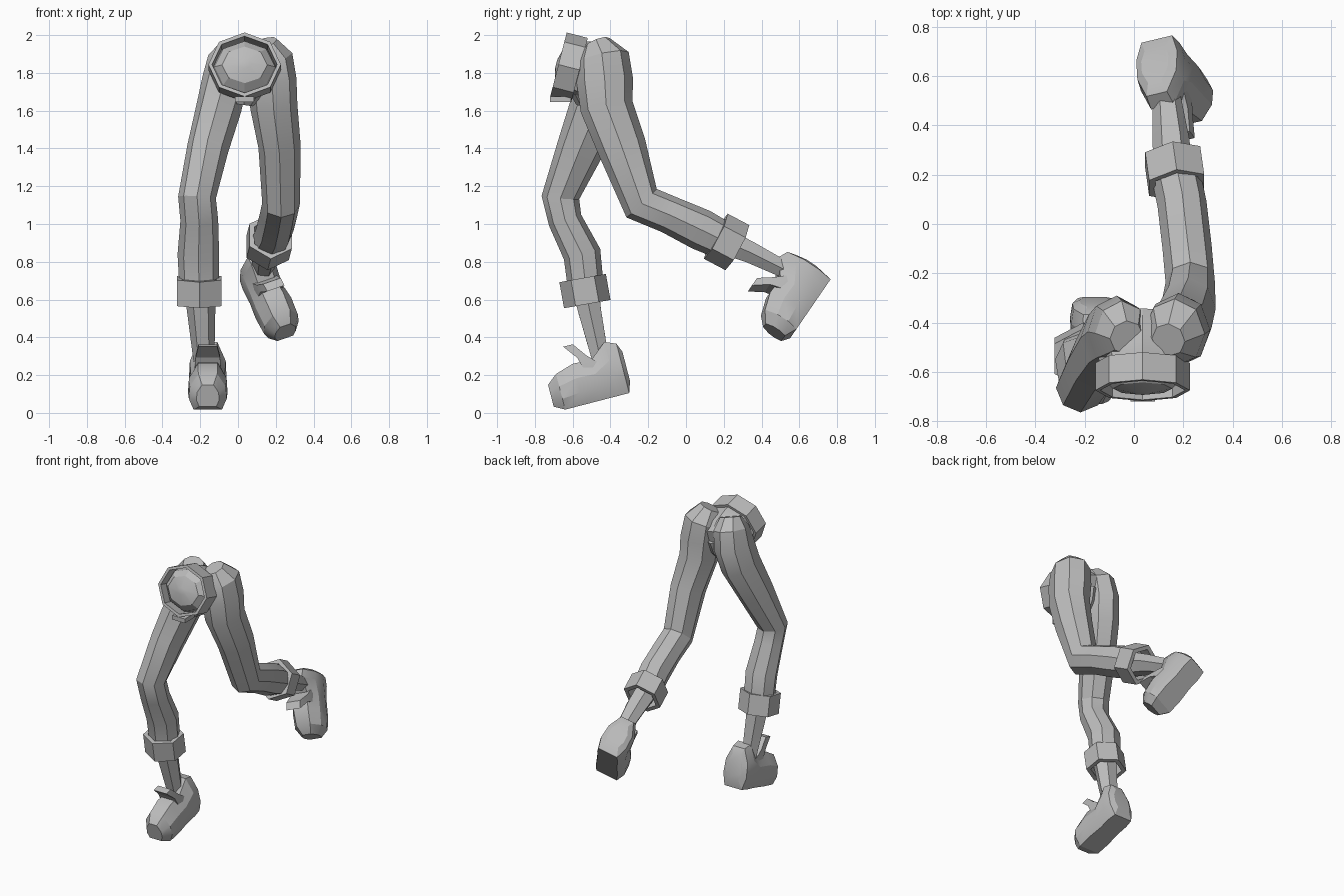
import bpy
import bmesh
from math import cos, sin, pi, radians
from mathutils import Vector

cube = bpy.data.objects.get("Cube")
if cube:
    bpy.data.objects.remove(cube, do_unlink=True)

grey = bpy.data.materials.new("plain grey")
grey.use_nodes = True
grey.diffuse_color = (0.5, 0.5, 0.5, 1)
grey.node_tree.nodes["Principled BSDF"].inputs["Base Color"].default_value = (0.5, 0.5, 0.5, 1)


def build(name, rings, capped=True, smooth=25):
    """Skin a list of equal-sized point rings; uncapped ones join end to start."""
    bm = bmesh.new()
    loops = [[bm.verts.new(p) for p in ring] for ring in rings]
    n = len(loops[0])
    pairs = list(zip(loops, loops[1:]))
    if not capped:
        pairs.append((loops[-1], loops[0]))
    for a, b in pairs:
        for i in range(n):
            j = (i + 1) % n
            bm.faces.new((a[i], a[j], b[j], b[i]))
    if capped:
        bm.faces.new(loops[0][::-1])
        bm.faces.new(loops[-1])
    bmesh.ops.recalc_face_normals(bm, faces=bm.faces)
    mesh = bpy.data.meshes.new(name)
    bm.to_mesh(mesh)
    bm.free()
    mesh.materials.append(grey)
    obj = bpy.data.objects.new(name, mesh)
    bpy.context.collection.objects.link(obj)
    bpy.ops.object.select_all(action="DESELECT")
    obj.select_set(True)
    bpy.context.view_layer.objects.active = obj
    bpy.ops.object.shade_smooth_by_angle(angle=radians(smooth))
    return obj


def ring(center, axis, rx, r, sides=8, phase=0.0):
    """Ellipse across an axis: rx sideways, r in the depth/height plane."""
    axis = Vector(axis).normalized()
    side = Vector((1, 0, 0))
    side = (side - axis * side.dot(axis)).normalized()
    front = axis.cross(side)
    angles = [2 * pi * (i + phase) / sides for i in range(sides)]
    return [Vector(center) + side * rx * cos(t) + front * r * sin(t) for t in angles]


def limb(name, sections, sides=8):
    """Tube through sections of x, y, z, sideways radius, depth radius."""
    pts = [Vector(s[:3]) for s in sections]
    rings = []
    for i, s in enumerate(sections):
        axis = Vector()
        if i > 0:
            axis += (pts[i] - pts[i - 1]).normalized()
        if i < len(pts) - 1:
            axis += (pts[i + 1] - pts[i]).normalized()
        rings.append(ring(pts[i], axis, s[3], s[4], sides))
    return build(name, rings)


def band(name, center, axis, rx, r, length, thick, sides=8, phase=0.0):
    """Hollow band with a visible rim."""
    c, a = Vector(center), Vector(axis).normalized()
    parts = [(-0.5, 0), (0.5, 0), (0.5, thick), (-0.5, thick)]
    rings = [ring(c + a * length * k, a, rx - t, r - t, sides, phase) for k, t in parts]
    return build(name, rings, capped=False, smooth=15)


def shoe(name, heel, forward, up):
    """Shoe lofted from heel to toe, with a tongue leaning forward."""
    o, f = Vector(heel), Vector(forward).normalized()
    u = Vector(up)
    u = (u - f * u.dot(f)).normalized()
    s = f.cross(u)
    # along, bottom, top, half width
    stations = [(-0.04, 0.06, 0.22, 0.06), (-0.02, 0, 0.27, 0.09), (0.04, 0, 0.295, 0.10),
                (0.13, 0, 0.22, 0.095), (0.23, 0, 0.225, 0.105), (0.33, 0, 0.195, 0.10),
                (0.385, 0.03, 0.15, 0.06)]
    shape = [(-0.75, 0), (0.75, 0), (1, 0.3), (0.95, 0.65), (0.5, 1), (-0.5, 1), (-0.95, 0.65), (-1, 0.3)]
    rings = [[o + f * d + s * w * x + u * (lo + (hi - lo) * h) for x, h in shape]
             for d, lo, hi, w in stations]
    build(name, rings)
    # near edge, far edge, height, half width
    flap = [(0.08, 0.18, 0.18, 0.07), (0.15, 0.2, 0.25, 0.065), (0.205, 0.257, 0.325, 0.05)]
    rings = [[o + f * d + s * x + u * h for d, x in ((a, -w), (b, -w), (b, w), (a, w))]
             for a, b, h, w in flap]
    build(name + "_tongue", rings, smooth=15)


# Left leg, kicked back
limb("left_leg", [
    (0.14, -0.47, 1.96, 0.07, 0.07), (0.165, -0.44, 1.88, 0.125, 0.14),
    (0.18, -0.43, 1.76, 0.13, 0.15), (0.19, -0.42, 1.62, 0.125, 0.14),
    (0.22, -0.34, 1.41, 0.112, 0.13), (0.228, -0.235, 1.11, 0.10, 0.11),
    (0.215, -0.09, 1.05, 0.10, 0.10), (0.195, 0.08, 0.97, 0.10, 0.11),
    (0.17, 0.2, 0.91, 0.10, 0.10)])
band("left_cuff", (0.165, 0.215, 0.905), (-0.12, 0.85, -0.45), 0.13, 0.135, 0.13, 0.03, 6, 0.5)
limb("left_ankle", [(0.16, 0.2, 0.91, 0.08, 0.08), (0.15, 0.34, 0.85, 0.075, 0.065),
                    (0.13, 0.54, 0.75, 0.055, 0.05)], 6)
shoe("left_shoe", (0.10, 0.74, 0.67), (0.39, -0.52, -0.757), (0, -0.83, 0.57))

# Right leg, planted in front
limb("right_leg", [
    (-0.03, -0.46, 1.94, 0.07, 0.07), (-0.05, -0.44, 1.87, 0.11, 0.13),
    (-0.07, -0.44, 1.76, 0.12, 0.15), (-0.10, -0.47, 1.62, 0.12, 0.145),
    (-0.16, -0.56, 1.40, 0.11, 0.125), (-0.217, -0.665, 1.14, 0.10, 0.10),
    (-0.205, -0.64, 1.02, 0.10, 0.09), (-0.21, -0.55, 0.84, 0.11, 0.10),
    (-0.205, -0.53, 0.66, 0.105, 0.095)])
band("right_cuff", (-0.205, -0.535, 0.645), (0, 0.17, -0.95), 0.135, 0.125, 0.14, 0.03, 6, 0.5)
limb("right_ankle", [(-0.2, -0.53, 0.65, 0.085, 0.08), (-0.195, -0.51, 0.54, 0.075, 0.07),
                     (-0.18, -0.45, 0.27, 0.055, 0.05)], 6)
shoe("right_shoe", (-0.16, -0.32, 0.10), (0, -0.967, -0.25), (0, -0.25, 0.967))

# Hips with a rounded waist end
waist, lean = Vector((0.035, -0.6, 1.825)), Vector((0, -0.97, 0.25))
profile = [(-0.24, 0.12, 0.10), (-0.17, 0.17, 0.14), (-0.06, 0.18, 0.16),
           (0.03, 0.16, 0.14), (0.07, 0.12, 0.10), (0.09, 0.03, 0.025)]
build("hips", [ring(waist + lean * d, lean, rx, r) for d, rx, r in profile])
limb("crotch", [(0.05, -0.48, 1.8, 0.14, 0.14), (0.04, -0.5, 1.7, 0.11, 0.13),
                (0.03, -0.5, 1.63, 0.05, 0.08)])

# Belt and its lower fastening
band("belt", waist + lean * 0.02, lean, 0.192, 0.175, 0.115, 0.02)
clasp = waist + lean * 0.02 + Vector((0, -0.045, -0.17))
build("belt_clasp", [[clasp + Vector((x, y, z)) for x, z in ((-0.05, -0.015), (0.05, -0.015), (0.05, 0.015), (-0.05, 0.015))]
                     for y in (-0.055, 0.055)], smooth=15)
